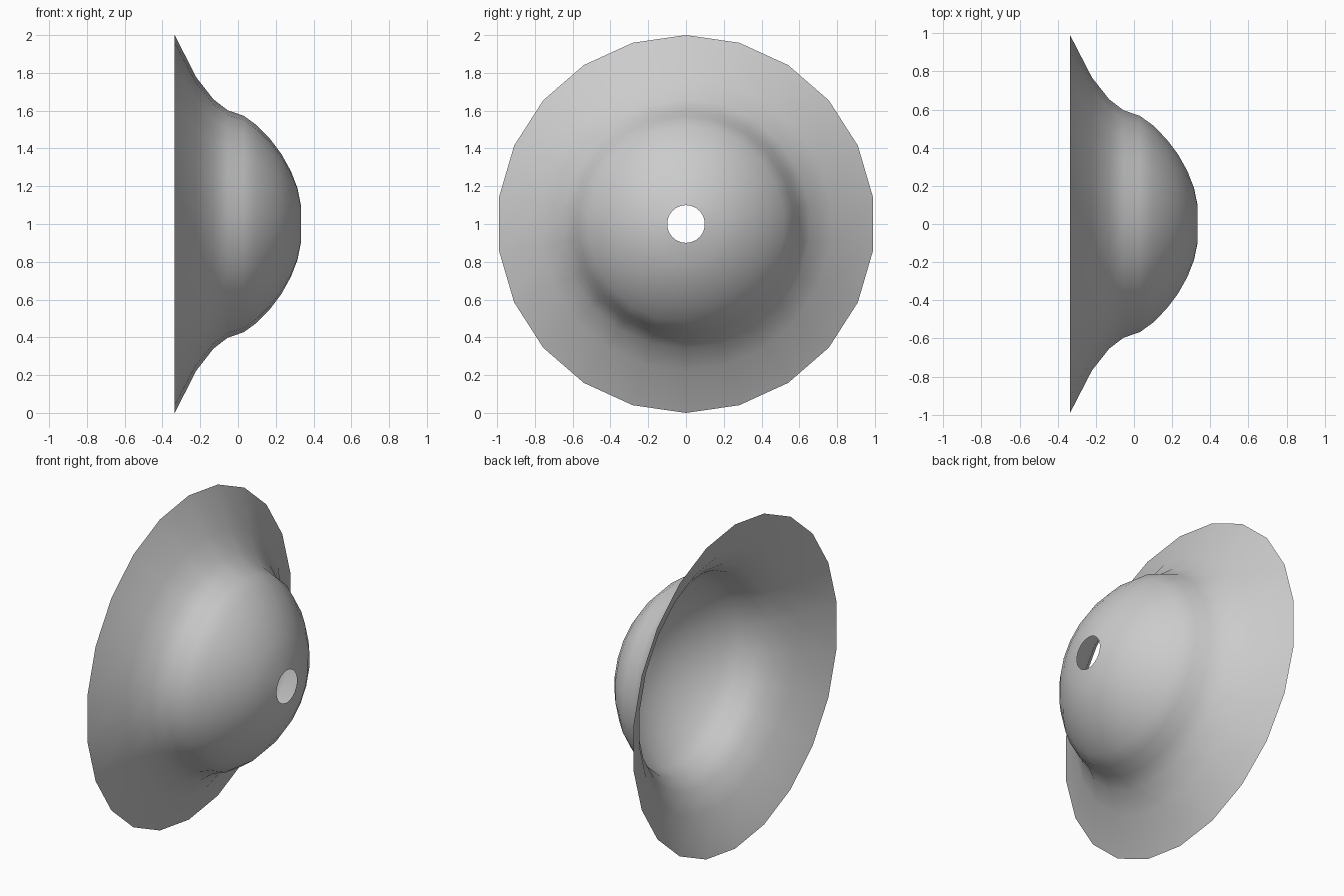
import bpy, bmesh, math

if "Cube" in bpy.data.objects:
    bpy.data.objects.remove(bpy.data.objects["Cube"])

SIDES = 22
# Flared bell profile: (position along x, radius)
PROFILE = [(-0.335, 1.0), (-0.22, 0.775), (-0.13, 0.66), (-0.055, 0.602),
           (0.03, 0.573), (0.10, 0.522), (0.17, 0.45), (0.23, 0.37),
           (0.28, 0.28), (0.315, 0.19), (0.333, 0.10)]

# Single-skin shell turned around the x axis, open at the rim and nose
bm = bmesh.new()
rings = []
for x, r in PROFILE:
    ring = []
    for i in range(SIDES):
        a = 2 * math.pi * i / SIDES
        ring.append(bm.verts.new((x, r * math.sin(a), 1 + r * math.cos(a))))
    rings.append(ring)

for low, high in zip(rings, rings[1:]):
    for i in range(SIDES):
        j = (i + 1) % SIDES
        face = bm.faces.new((low[i], high[i], high[j], low[j]))
        face.smooth = True

# Face the skin outward, toward the domed side
bm.normal_update()
if sum(f.normal.x for f in bm.faces) < 0:
    bmesh.ops.reverse_faces(bm, faces=bm.faces[:])

mesh = bpy.data.meshes.new("flared_dome")
bm.to_mesh(mesh)
bm.free()
dome = bpy.data.objects.new("flared_dome", mesh)
bpy.context.collection.objects.link(dome)
